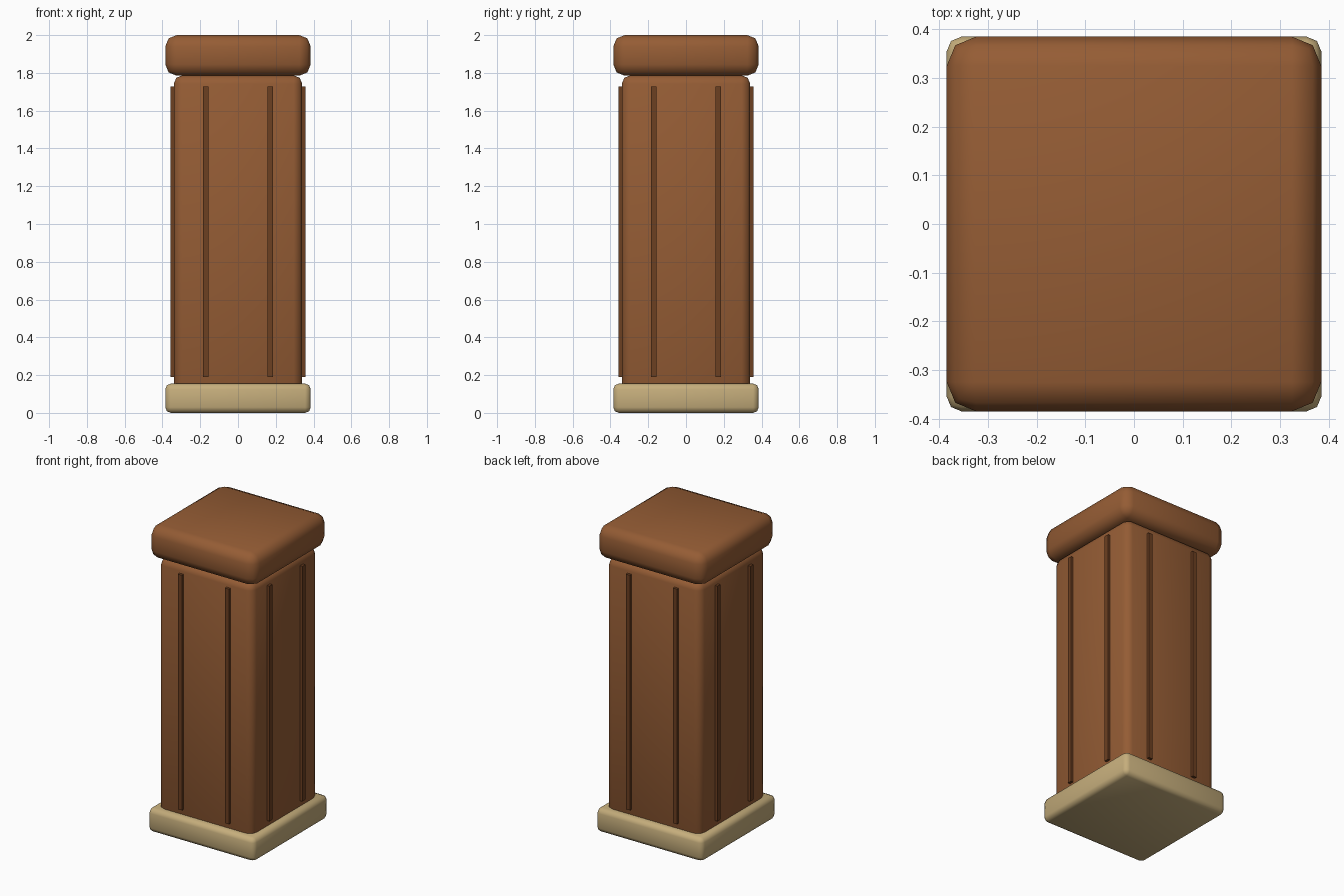
import bpy
import math

if "Cube" in bpy.data.objects:
    bpy.data.objects.remove(bpy.data.objects["Cube"])


def material(name, rgb):
    m = bpy.data.materials.new(name)
    m.diffuse_color = (*rgb, 1.0)
    m.use_nodes = True
    m.node_tree.nodes["Principled BSDF"].inputs["Base Color"].default_value = m.diffuse_color
    return m


wood = material("brown wood", (0.30, 0.108, 0.035))
dark_wood = material("dark brown wood", (0.15, 0.05, 0.015))
stone = material("tan stone", (0.56, 0.42, 0.20))


def block(name, low, high, mat, bevel=0.0):
    """Box between two corners, with optional smooth rounded edges."""
    size = [b - a for a, b in zip(low, high)]
    bpy.ops.mesh.primitive_cube_add(
        size=1, location=[(a + b) / 2 for a, b in zip(low, high)])
    ob = bpy.context.object
    ob.name = name
    ob.scale = size
    bpy.ops.object.transform_apply(location=False, rotation=False, scale=True)
    ob.data.materials.append(mat)
    if bevel:
        mod = ob.modifiers.new("rounded edges", 'BEVEL')
        mod.width = bevel
        mod.segments = 2
        bpy.ops.object.modifier_apply(modifier=mod.name)
        bpy.ops.object.shade_smooth_by_angle(angle=math.radians(50))
    return ob


def square_block(name, half, z0, z1, mat, bevel):
    return block(name, (-half, -half, z0), (half, half, z1), mat, bevel)


# Stacked post parts
square_block("base", 0.385, 0.0, 0.155, stone, 0.03)
square_block("shaft", 0.34, 0.08, 1.787, wood, 0.045)
square_block("cap", 0.385, 1.785, 2.0, wood, 0.06)

# Two raised vertical strips on each of the four sides
for side in (-1, 1):
    y0, y1 = sorted((side * 0.325, side * 0.357))
    for x in (-0.17, 0.17):
        block("groove_strip", (x - 0.015, y0, 0.19), (x + 0.015, y1, 1.727), dark_wood)
        block("groove_strip", (y0, x - 0.015, 0.19), (y1, x + 0.015, 1.727), dark_wood)
